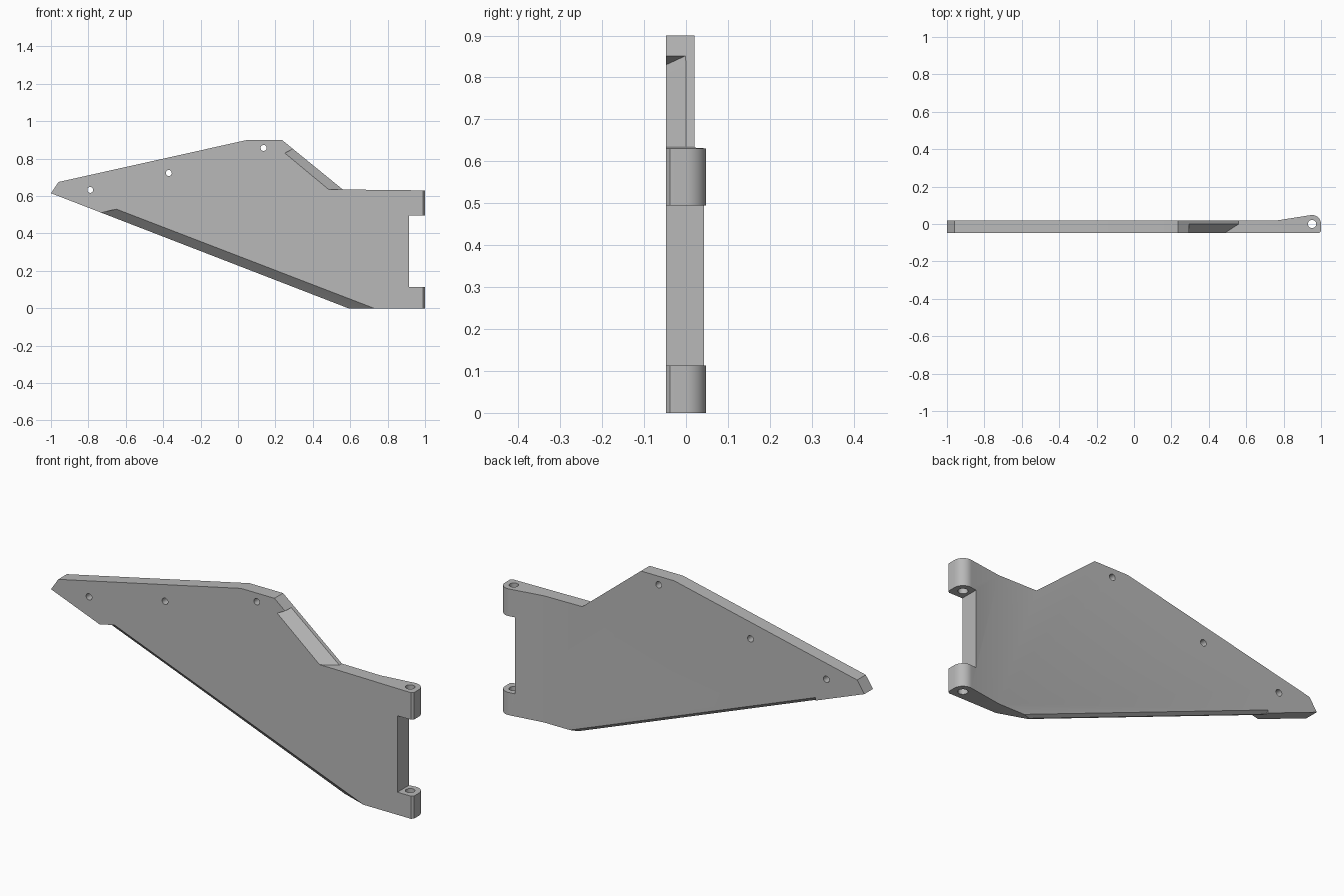
import bpy, bmesh, math
from mathutils import Vector

cube = bpy.data.objects.get("Cube")
if cube:
    bpy.data.objects.remove(cube, do_unlink=True)

FRONT, BACK, TOP = -0.048, 0.02, 0.9
PIN_X, RADIUS = 0.952, 0.048

grey = bpy.data.materials.new("plain_grey")
grey.use_nodes = True
grey.diffuse_color = (0.48, 0.48, 0.48, 1)
grey.node_tree.nodes["Principled BSDF"].inputs["Base Color"].default_value = grey.diffuse_color


def make(name, bm):
    bmesh.ops.recalc_face_normals(bm, faces=bm.faces)
    mesh = bpy.data.meshes.new(name)
    bm.to_mesh(mesh)
    bm.free()
    mesh.materials.append(grey)
    obj = bpy.data.objects.new(name, mesh)
    bpy.context.collection.objects.link(obj)
    return obj


def prism(name, points, direction):
    bm = bmesh.new()
    face = bm.faces.new([bm.verts.new(p) for p in points])
    moved = bmesh.ops.extrude_face_region(bm, geom=[face])["geom"]
    bmesh.ops.translate(bm, vec=direction, verts=[v for v in moved if isinstance(v, bmesh.types.BMVert)])
    return make(name, bm)


def hull(name, points):
    bm = bmesh.new()
    verts = [bm.verts.new(p) for p in points]
    bmesh.ops.convex_hull(bm, input=verts)
    return make(name, bm)


def boolean(target, cutter, operation="DIFFERENCE"):
    mod = target.modifiers.new("cut", "BOOLEAN")
    mod.operation, mod.object, mod.solver = operation, cutter, "EXACT"
    bpy.context.view_layer.objects.active = target
    bpy.ops.object.modifier_apply(modifier=mod.name)
    bpy.data.objects.remove(cutter, do_unlink=True)


def circle(radius, count):
    return [(radius * math.cos(a), radius * math.sin(a))
            for a in (2 * math.pi * i / count for i in range(count))]


def chamfer(name, ends, y_face, y_edge):
    # wedge between an inner line on the face and an outer line on the rim
    points = []
    outside = y_face * 4
    for inner, outer in ends:
        a = Vector((inner[0], y_face, inner[1]))
        b = Vector((outer[0], y_edge, outer[1]))
        near, far = a.lerp(b, -0.02), a.lerp(b, 1.4)
        points += [near, far, (near.x, outside, near.z), (far.x, outside, far.z)]
    boolean(plate, hull(name, points), "DIFFERENCE")


# Side outline with the hinge notch
outline = [(-1, 0.615), (-0.96, 0.675), (0.05, TOP), (0.235, TOP), (0.56, 0.635), (1.1, 0.629),
           (1.1, 0.495), (0.915, 0.495), (0.915, 0.113), (1.1, 0.113), (1.1, 0), (0.59, 0)]
plate = prism("hinged_plate", [(x, -0.2, z) for x, z in outline], (0, 0.4, 0))

# Plan section: flat front, back flaring into the rounded hinge barrel
plan = [(-1.1, FRONT), (0.99, FRONT), (1, FRONT + 0.01)]
for i in range(13):
    a = math.radians(100) * i / 12
    plan.append((PIN_X + RADIUS * math.cos(a), RADIUS * math.sin(a)))
plan += [(0.77, BACK), (-1.1, BACK)]
section = prism("plan_section", [(x, y, -0.1) for x, y in plan], (0, 0, 1.2))
boolean(plate, section, "INTERSECT")

# Sloped edges: long lower edge, upper shoulder, softened back of the lower edge
chamfer("lower_slope", [((-0.65, 0.53), (-0.73, 0.511)), ((0.87, -0.055), (0.76, -0.066))], FRONT, 0)
chamfer("shoulder_slope", [((0.25, 0.83), (0.295, 0.852)), ((0.485, 0.635), (0.56, 0.635))], FRONT, 0)
chamfer("lower_back_slope", [((-0.73, 0.526), (-0.73, 0.511)), ((0.76, -0.051), (0.76, -0.066))], BACK, 0.008)

# Hinge pin bore and three mounting holes
bore = [(PIN_X + x, y, -0.1) for x, y in circle(0.022, 24)]
boolean(plate, prism("pin_bore", bore, (0, 0, 1)))
for hx, hz in [(-0.79, 0.633), (-0.37, 0.723), (0.137, 0.857)]:
    hole = [(hx + x, -0.2, hz + z) for x, z in circle(0.016, 20)]
    boolean(plate, prism("mounting_hole", hole, (0, 0.4, 0)))

# Smooth barrel and bores, crisp plate edges
bpy.ops.object.select_all(action="DESELECT")
plate.select_set(True)
bpy.context.view_layer.objects.active = plate
bpy.ops.object.shade_smooth_by_angle(angle=math.radians(25))
